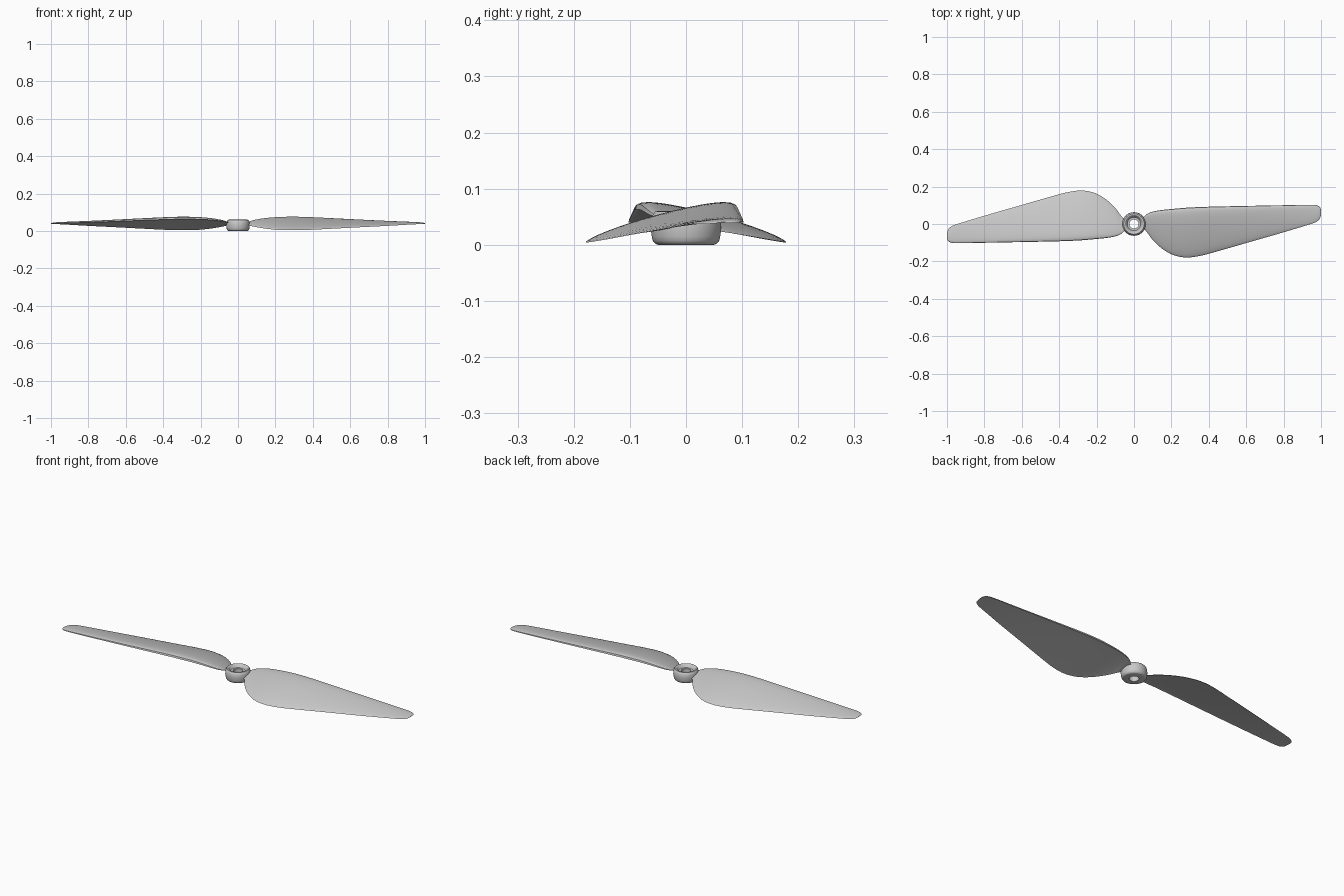
import bpy
import bmesh
import math
from mathutils import Matrix

cube = bpy.data.objects.get("Cube")
if cube:
    bpy.data.objects.remove(cube, do_unlink=True)

grey = bpy.data.materials.new("light_grey_plastic")
grey.use_nodes = True
colour = (0.58, 0.58, 0.58, 1)
grey.diffuse_color = colour
grey.node_tree.nodes["Principled BSDF"].inputs["Base Color"].default_value = colour

# Blade stations: span x, trailing y, leading y, trailing z, leading z
STATIONS = [
    (0.05, -0.022, 0.036, 0.031, 0.044),
    (0.07, -0.045, 0.054, 0.026, 0.049),
    (0.10, -0.085, 0.066, 0.020, 0.054),
    (0.15, -0.132, 0.075, 0.012, 0.059),
    (0.21, -0.166, 0.081, 0.006, 0.062),
    (0.28, -0.179, 0.087, 0.004, 0.063),
    (0.36, -0.169, 0.091, 0.005, 0.062),
    (0.47, -0.139, 0.094, 0.010, 0.058),
    (0.62, -0.096, 0.097, 0.018, 0.052),
    (0.78, -0.050, 0.100, 0.026, 0.046),
    (0.90, -0.014, 0.102, 0.033, 0.042),
    (0.96, 0.005, 0.102, 0.036, 0.040),
    (0.985, 0.019, 0.097, 0.037, 0.039),
    (0.996, 0.034, 0.087, 0.037, 0.039),
    (1.0, 0.052, 0.072, 0.038, 0.039),
]
CHORD_STEPS = 16
SPAN_STEPS = 4


def finish(name, bm):
    bmesh.ops.recalc_face_normals(bm, faces=bm.faces)
    mesh = bpy.data.meshes.new(name)
    bm.to_mesh(mesh)
    bm.free()
    mesh.materials.append(grey)
    obj = bpy.data.objects.new(name, mesh)
    bpy.context.collection.objects.link(obj)
    bpy.ops.object.select_all(action="DESELECT")
    obj.select_set(True)
    bpy.context.view_layer.objects.active = obj
    bpy.ops.object.shade_smooth_by_angle(angle=math.radians(40))
    return obj


def spline(a, b, c, d, t):
    return b + 0.5 * t * (c - a + t * (2*a - 5*b + 4*c - d + t * (3*(b - c) + d - a)))


def smooth_stations():
    last = len(STATIONS) - 1
    for i in range(last):
        quad = [STATIONS[min(max(i + k, 0), last)] for k in (-1, 0, 1, 2)]
        for s in range(SPAN_STEPS):
            yield [spline(*values, s / SPAN_STEPS) for values in zip(*quad)]
    yield STATIONS[last]


def section(x, y_trail, y_lead, z_trail, z_lead):
    """Cambered aerofoil loop with a blunt leading edge."""
    chord = y_lead - y_trail
    ts = [(1 - math.cos(math.pi * i / CHORD_STEPS)) / 2 for i in range(CHORD_STEPS + 1)]

    def point(t, lift):
        bulge = chord * lift * t ** 0.6 * (1 - t) ** 0.3 if 0 < t < 1 else 0
        return (x, y_trail + chord * t, z_trail + (z_lead - z_trail) * t + bulge)

    return [point(t, 0.15) for t in ts] + [point(t, 0.025) for t in ts[-2:0:-1]]


def blade(name, angle):
    bm = bmesh.new()
    loops = [[bm.verts.new(p) for p in section(*st)] for st in smooth_stations()]
    count = len(loops[0])
    for a, b in zip(loops, loops[1:]):
        for i in range(count):
            j = (i + 1) % count
            bm.faces.new((a[i], a[j], b[j], b[i]))
    bm.faces.new(loops[0])
    bm.faces.new(loops[-1])
    bm.transform(Matrix.Rotation(angle, 4, "Z"))
    return finish(name, bm)


def hub(name, profile, steps=64):
    bm = bmesh.new()
    rings = []
    for r, z in profile:
        rings.append([bm.verts.new((r * math.cos(2 * math.pi * k / steps),
                                    r * math.sin(2 * math.pi * k / steps), z))
                      for k in range(steps)])
    for a, b in zip(rings, rings[1:] + rings[:1]):
        for k in range(steps):
            n = (k + 1) % steps
            bm.faces.new((a[k], a[n], b[n], b[k]))
    return finish(name, bm)


# Two blades, half a turn apart
blade("left_blade", 0)
blade("right_blade", math.pi)

# Hub with rounded sides, a recessed top and a shaft hole
hub("hub", [
    (0.024, 0), (0.050, 0), (0.055, 0.002), (0.059, 0.007), (0.061, 0.015),
    (0.063, 0.030), (0.062, 0.045), (0.059, 0.054), (0.055, 0.059), (0.050, 0.060),
    (0.046, 0.058), (0.043, 0.052), (0.036, 0.044), (0.024, 0.044),
])
